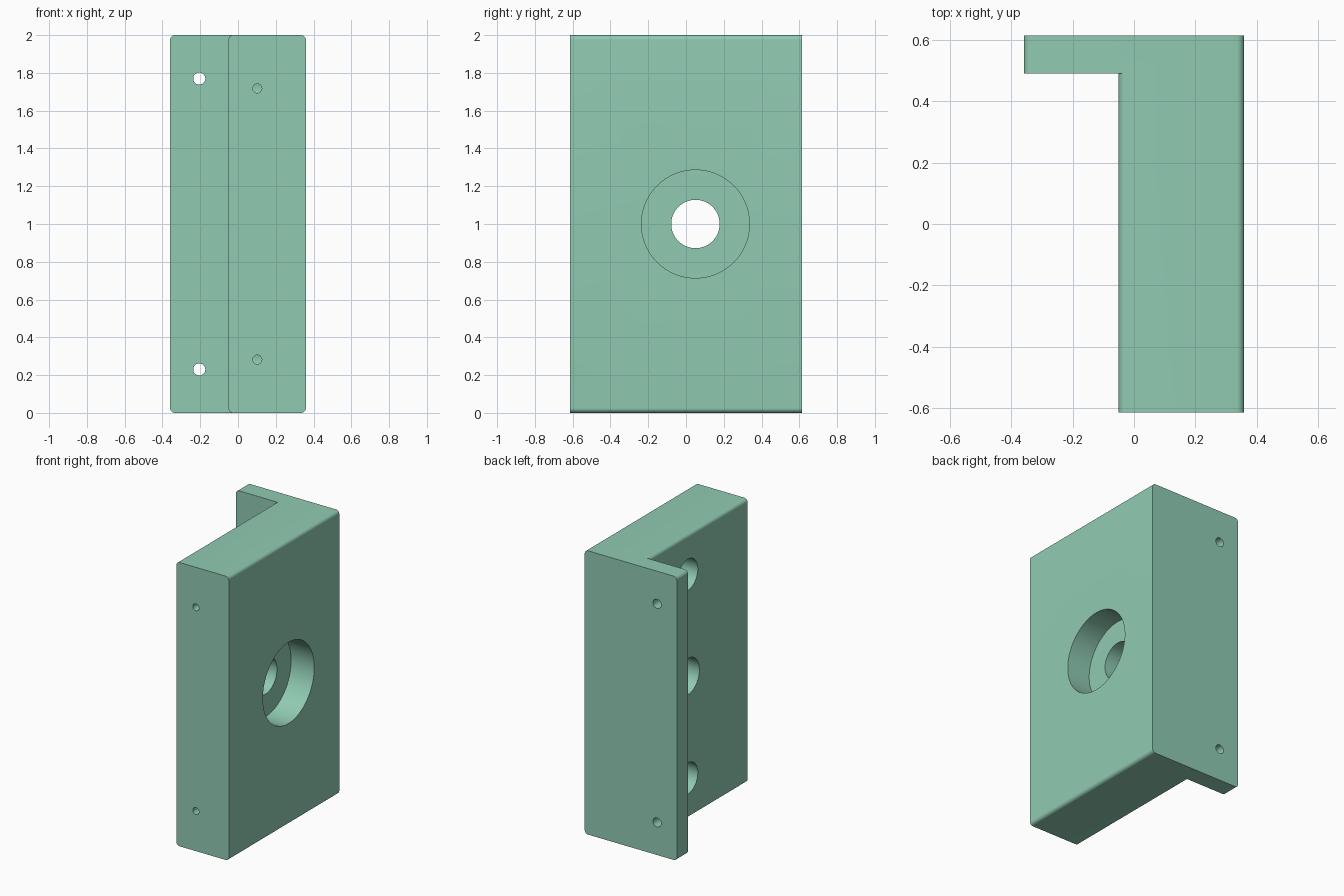
import bpy, bmesh, math

if "Cube" in bpy.data.objects:
    bpy.data.objects.remove(bpy.data.objects["Cube"])

X0, X_STEP, X1 = -0.359, -0.05, 0.359   # flange edge, block left face, right face
Y0, Y_STEP, Y1 = -0.615, 0.49, 0.615    # front, flange front, back
R = 0.025                               # edge rounding


def rounded_bar(name, xa, xb, ya, yb):
    """Rounded rectangle in x-z, extruded along y."""
    bm = bmesh.new()
    pts = []
    corners = [(xb - R, 2 - R, 0), (xa + R, 2 - R, 90), (xa + R, R, 180), (xb - R, R, 270)]
    for cx, cz, start in corners:
        for i in range(9):
            a = math.radians(start + i * 90 / 8)
            pts.append((cx + R * math.cos(a), ya, cz + R * math.sin(a)))
    face = bm.faces.new([bm.verts.new(p) for p in pts])
    ext = bmesh.ops.extrude_face_region(bm, geom=[face])
    moved = [g for g in ext["geom"] if isinstance(g, bmesh.types.BMVert)]
    bmesh.ops.translate(bm, verts=moved, vec=(0, yb - ya, 0))
    bmesh.ops.recalc_face_normals(bm, faces=bm.faces)
    me = bpy.data.meshes.new(name)
    bm.to_mesh(me)
    bm.free()
    ob = bpy.data.objects.new(name, me)
    bpy.context.collection.objects.link(ob)
    return ob


def drill(axis, start, end, a, b, r, sides=48):
    """Cylinder cutter from start to end along x (a=y, b=z) or y (a=x, b=z)."""
    mid = (start + end) / 2
    loc, rot = ((mid, a, b), (0, math.pi / 2, 0)) if axis == "x" else ((a, mid, b), (math.pi / 2, 0, 0))
    bpy.ops.mesh.primitive_cylinder_add(vertices=sides, radius=r, depth=abs(end - start),
                                        location=loc, rotation=rot)
    return bpy.context.object


def combine(target, tool, operation):
    mod = target.modifiers.new(operation.lower(), "BOOLEAN")
    mod.operation, mod.solver, mod.object = operation, "EXACT", tool
    bpy.context.view_layer.objects.active = target
    bpy.ops.object.modifier_apply(modifier=mod.name)
    bpy.data.objects.remove(tool, do_unlink=True)


# Thick block plus the back plate that overhangs as a flange
bracket = rounded_bar("mounting_bracket", X_STEP, X1, Y0, Y_STEP)
combine(bracket, rounded_bar("back_plate", X0, X1, Y_STEP, Y1), "UNION")

# Counterbored centre hole
HY = 0.05
cutters = [drill("x", -0.2, 0.5, HY, 1.0, 0.128, 64),
           drill("x", X1 - 0.18, 0.5, HY, 1.0, 0.286, 96)]
for s in (-1, 1):
    # Pockets in the left face, set-screw holes leading into them, flange holes
    cutters += [drill("x", -0.2, 0.2, HY, 1 + s * 0.718, 0.11, 64),
                drill("y", -0.8, HY, 0.102, 1 + s * 0.718, 0.024, 32),
                drill("y", 0.4, 0.8, -0.205, 1 + s * 0.77, 0.032, 32)]
for c in cutters:
    combine(bracket, c, "DIFFERENCE")

# Green paint
paint = bpy.data.materials.new("green_paint")
paint.diffuse_color = (0.28, 0.60, 0.45, 1)
paint.use_nodes = True
paint.node_tree.nodes["Principled BSDF"].inputs["Base Color"].default_value = paint.diffuse_color
bracket.data.materials.clear()
bracket.data.materials.append(paint)

# Smooth rounds, crisp edges
bpy.ops.object.select_all(action="DESELECT")
bracket.select_set(True)
bpy.context.view_layer.objects.active = bracket
bpy.ops.object.shade_smooth_by_angle(angle=math.radians(30))
